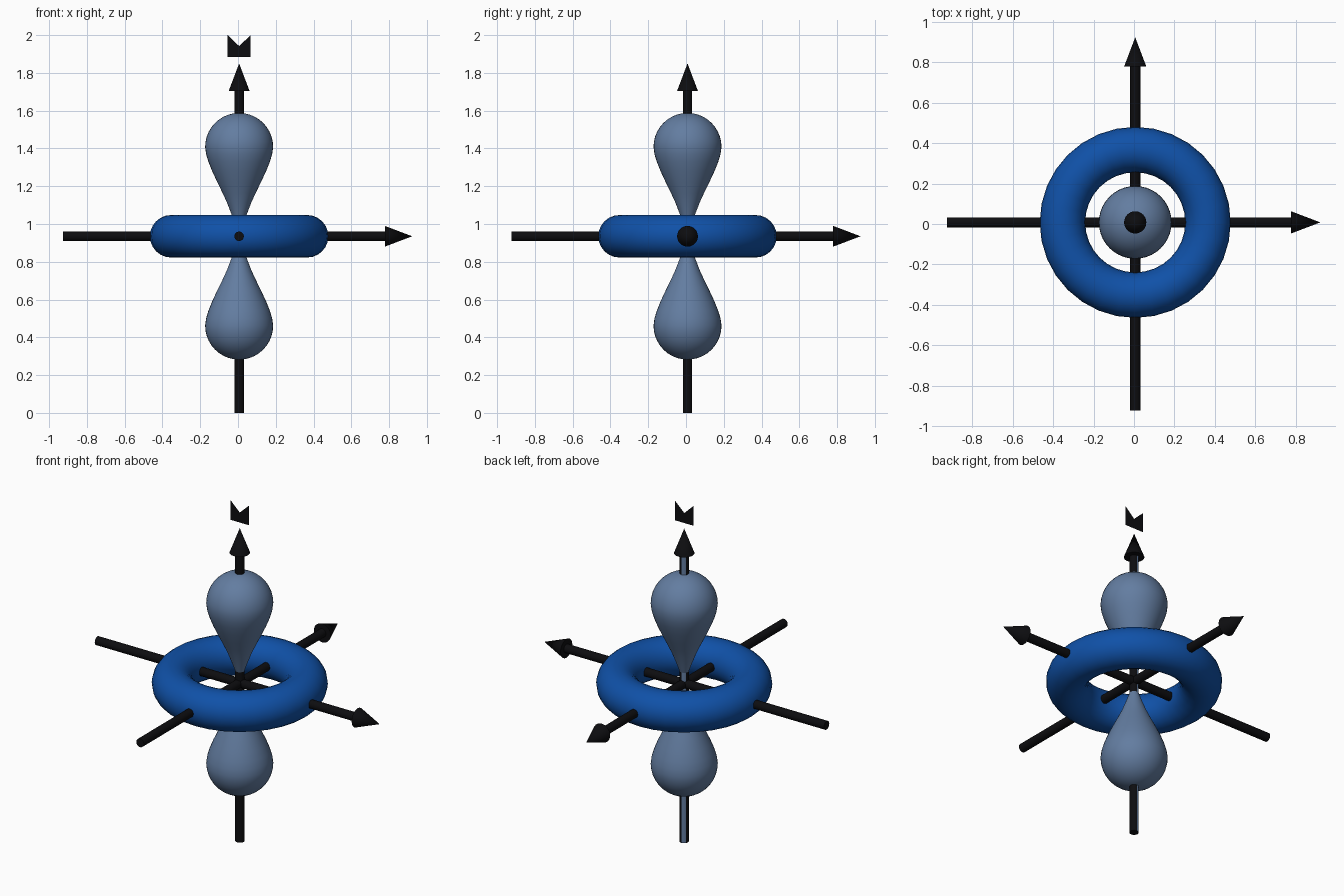
import bpy, bmesh, math
from mathutils import Matrix, Vector

if "Cube" in bpy.data.objects:
    bpy.data.objects.remove(bpy.data.objects["Cube"])

CENTRE = Vector((0.006, 0.008, 0.935))


def material(name, rgb):
    m = bpy.data.materials.new(name)
    m.diffuse_color = (*rgb, 1)
    m.use_nodes = True
    m.node_tree.nodes["Principled BSDF"].inputs["Base Color"].default_value = m.diffuse_color
    return m


BLACK = material("black", (0.004, 0.004, 0.005))
BLUE = material("deep blue", (0.005, 0.082, 0.39))
SLATE = material("slate blue", (0.125, 0.205, 0.355))


def finish(name, bm, *mats, rot=Matrix()):
    bmesh.ops.remove_doubles(bm, verts=bm.verts, dist=1e-5)
    bmesh.ops.recalc_face_normals(bm, faces=bm.faces)
    bm.transform(rot)
    for f in bm.faces:
        f.smooth = True
    me = bpy.data.meshes.new(name)
    bm.to_mesh(me)
    bm.free()
    me.set_sharp_from_angle(angle=math.radians(35))
    for m in mats:
        me.materials.append(m)
    ob = bpy.data.objects.new(name, me)
    ob.location = CENTRE
    bpy.context.collection.objects.link(ob)
    return ob


def lathe(profile, steps):
    """Spin (radius, height) points around z."""
    bm = bmesh.new()
    vs = [bm.verts.new((r, 0, z)) for r, z in profile]
    es = [bm.edges.new(p) for p in zip(vs, vs[1:])]
    bmesh.ops.spin(bm, geom=vs + es, cent=(0, 0, 0), axis=(0, 0, 1),
                   angle=math.tau, steps=steps, use_merge=False)
    return bm


# Ring around the middle
R, r = 0.36, 0.1125
circle = [(R + r * math.cos(a), r * math.sin(a))
          for a in (math.tau * i / 24 for i in range(25))]
finish("ring", lathe(circle, 32), BLUE)

# Teardrop lobes: concave taper closed by a round cap
taper = [(0, 0), (0.017, 0.05), (0.038, 0.11), (0.065, 0.18), (0.088, 0.23),
         (0.115, 0.285), (0.143, 0.345), (0.163, 0.395), (0.175, 0.435)]
cap = [(0.18 * math.cos(a), 0.473 + 0.18 * math.sin(a))
       for a in (math.pi / 2 * i / 10 for i in range(11))]
for name, turn in (("upper_lobe", 0), ("lower_lobe", math.pi)):
    finish(name, lathe(taper + cap, 40), SLATE, rot=Matrix.Rotation(turn, 4, 'X'))

# Three axis rods with arrow heads
for name, axis in (("x_rod", 'X'), ("y_rod", 'Y'), ("z_rod", 'Z')):
    lo, hi = (-0.935, 0.915) if axis == 'Z' else (-0.932, 0.916)
    neck = hi - 0.145
    rot = {'X': Matrix.Rotation(math.pi / 2, 4, 'Y'),
           'Y': Matrix.Rotation(-math.pi / 2, 4, 'X'), 'Z': Matrix()}[axis]
    bm = lathe([(0, lo), (0.025, lo), (0.025, neck), (0, neck)], 32)
    if axis == 'Z':
        # slate stripe along the back of the upright rod
        for f in bm.faces:
            c = f.calc_center_median()
            if c.xy.length > 0.022 and 90 < math.degrees(math.atan2(c.y, c.x)) < 146:
                f.material_index = 1
    finish(name, bm, BLACK, SLATE, rot=rot)
    finish(name + "_head", lathe([(0, neck), (0.055, neck), (0, hi)], 32), BLACK, rot=rot)

# Flat notched marker above the upright rod
bm = bmesh.new()
bm.faces.new([bm.verts.new((x, 0, z - CENTRE.z)) for x, z in
              ((-0.061, 1.883), (0.061, 1.883), (0.061, 2.0), (0, 1.942), (-0.061, 2.0))])
finish("notched_marker", bm, BLACK)
